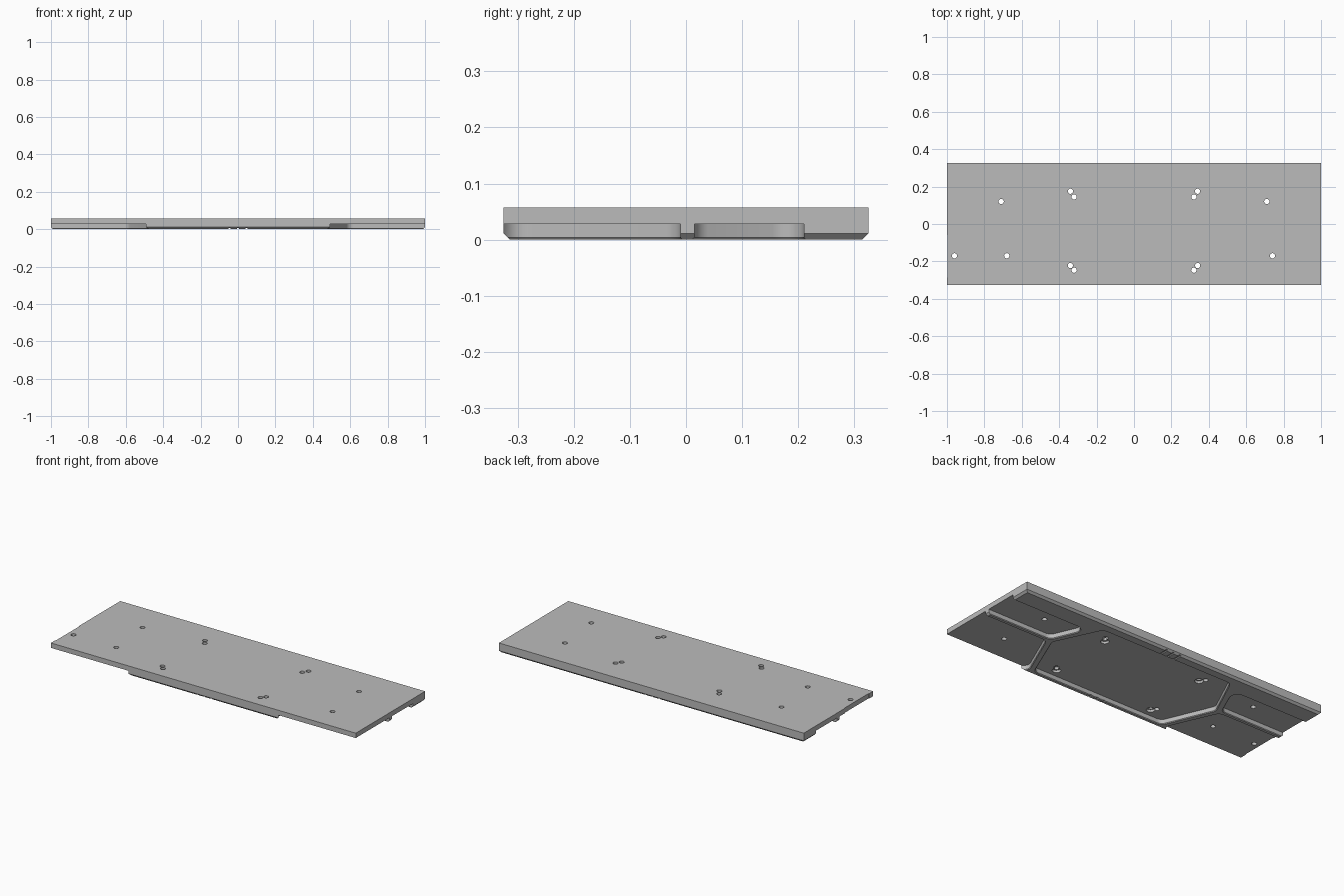
import bpy, bmesh, math
from mathutils import Vector

cube = bpy.data.objects.get("Cube")
if cube:
    bpy.data.objects.remove(cube, do_unlink=True)

TOP, DECK, BEVEL, LIP = 0.057, 0.028, 0.0115, 0.004
HALF_X, HALF_Y = 1.0, 0.325

grey = bpy.data.materials.new("plain_grey")
grey.use_nodes = True
grey.diffuse_color = (0.5, 0.5, 0.5, 1)
grey.node_tree.nodes["Principled BSDF"].inputs["Base Color"].default_value = (0.5, 0.5, 0.5, 1)


def loft(name, rings):
    """Closed solid through rings of equal point count."""
    bm = bmesh.new()
    loops = [[bm.verts.new(p) for p in ring] for ring in rings]
    n = len(loops[0])
    for a, b in zip(loops, loops[1:]):
        for i in range(n):
            j = (i + 1) % n
            bm.faces.new((a[i], a[j], b[j], b[i]))
    bm.faces.new(loops[0])
    bm.faces.new(loops[-1])
    bmesh.ops.recalc_face_normals(bm, faces=bm.faces)
    mesh = bpy.data.meshes.new(name)
    bm.to_mesh(mesh)
    bm.free()
    mesh.materials.append(grey)
    obj = bpy.data.objects.new(name, mesh)
    bpy.context.collection.objects.link(obj)
    return obj


def rect(x0, x1, y0, y1, z):
    return [(x0, y0, z), (x1, y0, z), (x1, y1, z), (x0, y1, z)]


def box(name, x0, x1, y0, y1, z0, z1):
    return loft(name, [rect(x0, x1, y0, y1, z) for z in (z0, z1)])


def circle(x, y, r, z, n=24):
    return [(x + r * math.cos(math.tau * i / n), y + r * math.sin(math.tau * i / n), z)
            for i in range(n)]


def rounded(corners, radius, grow, z, steps=8):
    """Counter-clockwise outline with rounded corners, grown outwards."""
    pts = [Vector(c) for c in corners]
    ring = []
    for i, p in enumerate(pts):
        e1 = (p - pts[i - 1]).normalized()
        e2 = (pts[(i + 1) % len(pts)] - p).normalized()
        n1, n2 = Vector((e1.y, -e1.x)), Vector((e2.y, -e2.x))
        centre = p - (n1 + n2) * radius / (1 + n1.dot(n2))
        a1 = math.atan2(n1.y, n1.x)
        turn = (math.atan2(n2.y, n2.x) - a1) % math.tau
        for k in range(steps + 1):
            a = a1 + turn * k / steps
            q = centre + (radius + grow) * Vector((math.cos(a), math.sin(a)))
            ring.append((q.x, q.y, z))
    return ring


def cut(body, cutter):
    cutter.hide_render = True
    mod = body.modifiers.new("cut", "BOOLEAN")
    mod.operation = "DIFFERENCE"
    mod.solver = "EXACT"
    mod.object = cutter
    bpy.context.view_layer.objects.active = body
    bpy.ops.object.modifier_apply(modifier=mod.name)
    bpy.data.objects.remove(cutter, do_unlink=True)


def pocket(body, corners):
    """Underside recess with a chamfered rim."""
    levels = ((-0.01, 0.01 + LIP), (LIP, 0), (DECK, 0))
    cut(body, loft("pocket_cutter", [rounded(corners, 0.04, d, z) for z, d in levels]))


# Slab with a chamfered lower rim
x, y, b = HALF_X, HALF_Y, BEVEL
slab = loft("base_plate", [
    rect(b - x, x - b, b - y, y - b, 0),
    rect(-x, x, -y, y, b),
    rect(-x, x, -y, y, TOP)])

# Central six-sided pocket
pocket(slab, [(-0.43, -0.295), (0.43, -0.295), (0.555, 0),
              (0.43, 0.265), (-0.43, 0.265), (-0.555, 0)])

# Corner pockets, open at the ends
front = [(0.45, -0.33), (1.1, -0.33), (1.1, -0.01), (0.59, -0.01)]
back = [(0.585, 0.015), (1.1, 0.015), (1.1, 0.21), (0.5, 0.21)]
for outline in (front, back):
    pocket(slab, outline)
    pocket(slab, [(-px, py) for px, py in reversed(outline)])

# Through holes
holes = [(-0.71, 0.12), (0.71, 0.12), (-0.96, -0.17), (-0.68, -0.17), (0.74, -0.17)]
for side in (-1, 1):
    holes += [(side * px, py) for px, py in
              ((0.34, 0.175), (0.32, 0.145), (0.34, -0.222), (0.32, -0.247))]
for px, py in holes:
    cut(slab, loft("hole_cutter", [circle(px, py, 0.014, z) for z in (-0.02, 0.08)]))

# Counterbores under the inner holes
for side in (-1, 1):
    for py in (0.145, -0.247):
        cut(slab, loft("counterbore_cutter",
                       [circle(side * 0.32, py, 0.023, z) for z in (0.01, 0.042)]))

# Three shallow grooves across the middle of the rims
for px in (-0.045, 0, 0.045):
    cut(slab, box("groove_cutter", px - 0.006, px + 0.006, -0.4, 0.4, -0.02, 0.006))

# Slight relief on one end
cut(slab, box("end_relief_cutter", -1.1, -0.996, -0.285, -0.06, -0.02, 0.08))

bpy.ops.object.select_all(action="DESELECT")
slab.select_set(True)
bpy.context.view_layer.objects.active = slab
bpy.ops.object.shade_smooth_by_angle(angle=math.radians(30))
